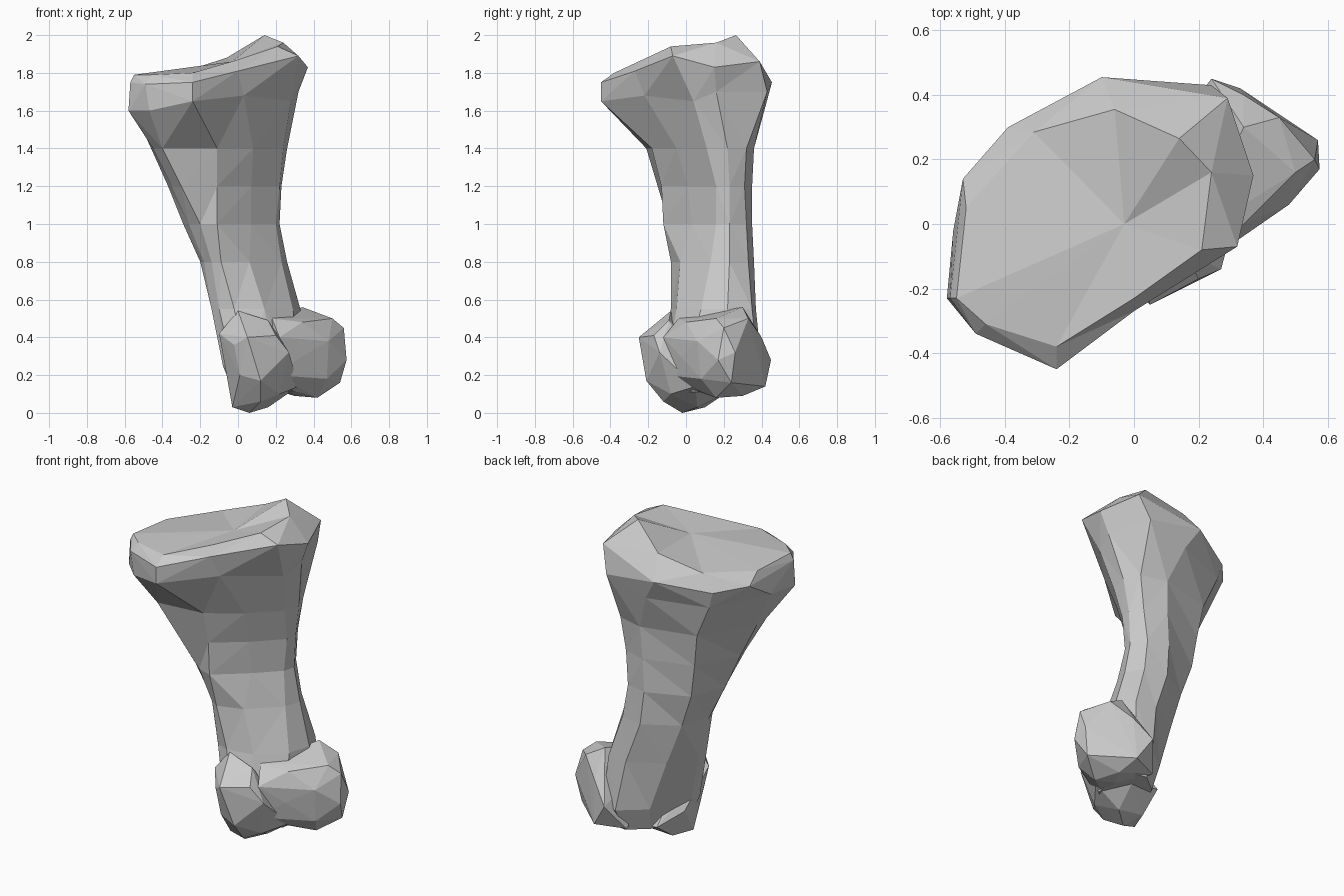
import bpy, bmesh


def finish(bm, name):
    bmesh.ops.recalc_face_normals(bm, faces=bm.faces[:])
    mesh = bpy.data.meshes.new(name)
    bm.to_mesh(mesh)
    bm.free()
    ob = bpy.data.objects.new(name, mesh)
    bpy.context.collection.objects.link(ob)
    return ob


def loft(name, rings, tip):
    """Skin the rings from bottom to top, cap the base, fan the top to a tip."""
    bm = bmesh.new()
    loops = [[bm.verts.new(p) for p in r] for r in rings]
    n = len(loops[0])
    for a, b in zip(loops, loops[1:]):
        for i in range(n):
            j = (i + 1) % n
            bm.faces.new((a[i], a[j], b[j], b[i]))
    bm.faces.new(loops[0][::-1])
    t = bm.verts.new(tip)
    for i in range(n):
        bm.faces.new((loops[-1][i], loops[-1][(i + 1) % n], t))
    # triangulate for crisp facets
    bmesh.ops.triangulate(bm, faces=bm.faces[:])
    return finish(bm, name)


def hull(name, points):
    bm = bmesh.new()
    for p in points:
        bm.verts.new(p)
    res = bmesh.ops.convex_hull(bm, input=bm.verts[:])
    junk = {g for g in res['geom_interior'] + res['geom_unused']
            if isinstance(g, bmesh.types.BMVert)}
    bmesh.ops.delete(bm, geom=list(junk), context='VERTS')
    return finish(bm, name)


# shaft cross-sections, going left, front, right, back
shaft = {
    0.25: [(-.07, .05), (-.08, -.02), (-.03, -.10), (.05, -.15), (.20, -.10),
           (.33, 0), (.36, .20), (.30, .38), (.20, .40), (.05, .28)],
    0.55: [(-.14, .08), (-.14, 0), (-.10, -.05), (-.02, -.08), (.14, -.05),
           (.29, .08), (.33, .22), (.28, .35), (.15, .37), (-.05, .26)],
    0.80: [(-.20, .06), (-.18, 0), (-.14, -.05), (-.09, -.08), (.06, -.03),
           (.23, .13), (.26, .23), (.20, .33), (.06, .36), (-.14, .24)],
    1.00: [(-.29, .03), (-.26, -.04), (-.20, -.09), (-.11, -.12), (.07, .03),
           (.20, .16), (.22, .23), (.17, .32), (.04, .35), (-.21, .25)],
    1.20: [(-.37, 0), (-.35, -.08), (-.30, -.15), (-.11, -.13), (.07, .01),
           (.22, .16), (.23, .23), (.19, .31), (.05, .35), (-.24, .26)],
    1.40: [(-.46, -.03), (-.45, -.14), (-.40, -.21), (-.11, -.18), (.08, -.05),
           (.24, .11), (.26, .22), (.22, .32), (.06, .36), (-.27, .28)],
}
rings = [[(x, y, z) for x, y in pts] for z, pts in shaft.items()]
base = [(.14 + (x - .14) * .75, .12 + (y - .12) * .75, .11) for x, y, z in rings[0]]

# flared head: underside, outer rim, inner rim
head = [
    [(-.56, -.02, 1.62), (-.58, -.23, 1.60), (-.47, -.34, 1.60), (-.24, -.45, 1.65),
     (.03, -.22, 1.68), (.28, .04, 1.65), (.32, .16, 1.70), (.24, .43, 1.70),
     (-.02, .42, 1.62), (-.36, .29, 1.60)],
    [(-.53, .14, 1.72), (-.57, -.23, 1.75), (-.49, -.34, 1.74), (-.24, -.45, 1.75),
     (0, -.27, 1.81), (.32, -.07, 1.89), (.37, .15, 1.83), (.29, .39, 1.86),
     (-.10, .455, 1.75), (-.39, .30, 1.70)],
    [(-.52, .05, 1.78), (-.55, -.23, 1.79), (-.46, -.31, 1.79), (-.24, -.38, 1.80),
     (0, -.23, 1.87), (.21, -.08, 1.94), (.24, .16, 1.96), (.14, .265, 2.0),
     (-.06, .355, 1.88), (-.31, .285, 1.80)],
]
bone = loft("bone", [base] + rings + head, (-.03, 0, 1.86))

# two rounded knuckles at the lower end
inner = hull("inner_knuckle", [
    (.05, -.25, .40), (-.10, -.08, .42), (-.02, -.19, .36), (.20, -.17, .41),
    (.27, -.14, .32), (.12, -.21, .17), (.01, -.18, .20), (-.03, -.03, .03),
    (.06, -.02, 0), (.16, .06, .03), (.02, .10, .03), (.22, -.08, .10),
    (-.06, .10, .20), (.16, -.09, .49), (0, -.08, .54), (.20, .22, .11),
    (.32, .05, .14), (.12, -.12, .06), (.03, .24, .13)])
outer = hull("outer_knuckle", [
    (.575, .17, .28), (.57, .26, .32), (.56, .20, .45), (.50, .16, .50),
    (.34, .30, .56), (.45, .33, .50), (.34, .40, .40), (.24, .45, .28),
    (.33, .42, .14), (.54, .24, .16), (.47, .08, .18), (.42, .16, .08),
    (.30, .20, .09), (.48, .06, .38), (.34, -.03, .30), (.34, 0, .48),
    (.22, -.12, .40), (.20, -.10, .20), (.18, -.04, .50), (.36, .30, .09),
    (.24, .02, .13), (.16, .35, .13)])

# fuse the knuckles into one solid
bpy.context.view_layer.objects.active = bone
for part in (inner, outer):
    mod = bone.modifiers.new("fuse", 'BOOLEAN')
    mod.operation = 'UNION'
    mod.solver = 'EXACT'
    mod.object = part
    bpy.ops.object.modifier_apply(modifier=mod.name)
    bpy.data.objects.remove(part, do_unlink=True)
